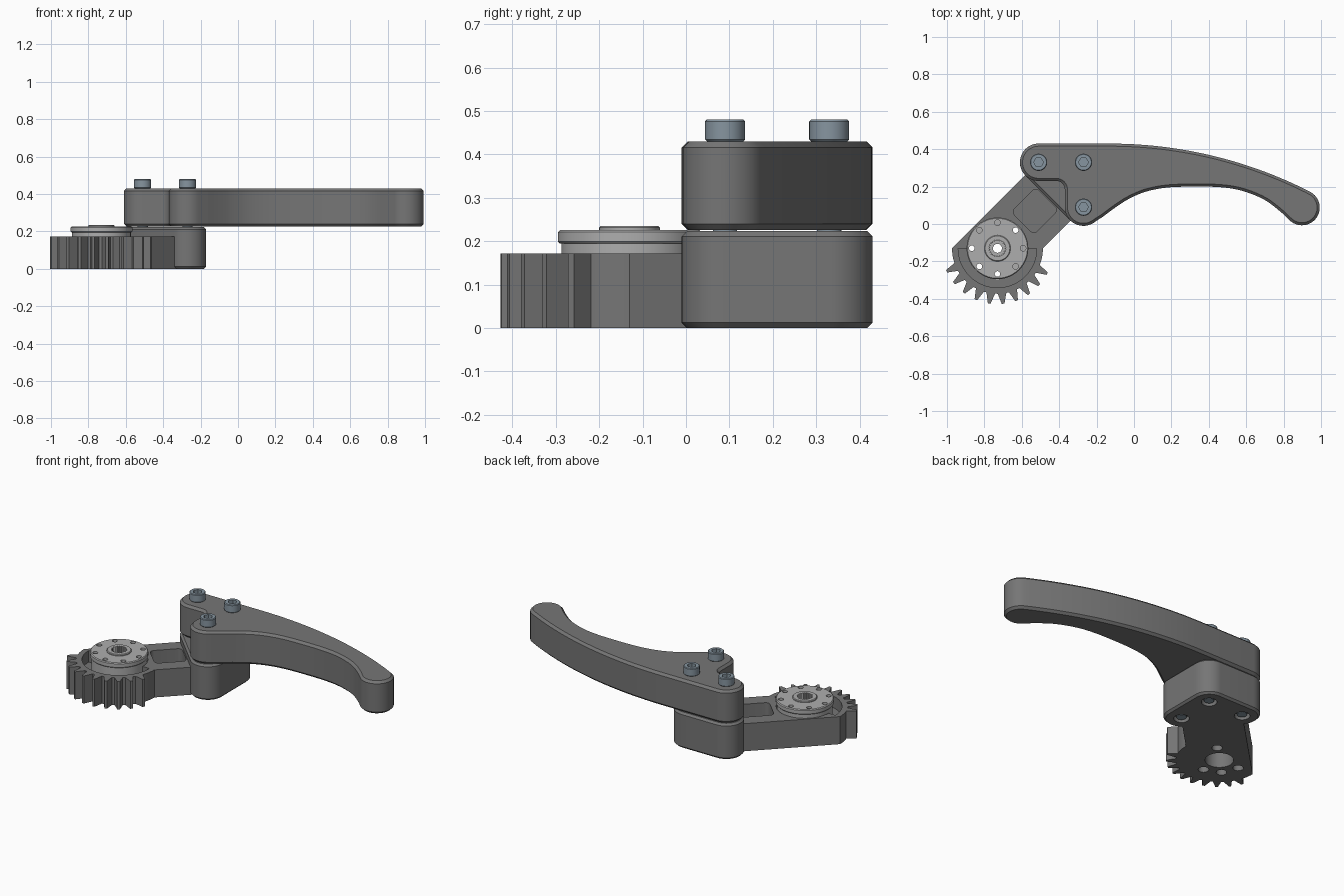
import bpy, bmesh
from math import sin, cos, radians, sqrt
from mathutils import Vector

if "Cube" in bpy.data.objects:
    bpy.data.objects.remove(bpy.data.objects["Cube"])

HX, HY = -0.73, -0.13                       # output disc centre
BOLTS = [(-0.51, 0.33), (-0.27, 0.33), (-0.27, 0.09)]


def material(name, rgb):
    m = bpy.data.materials.new(name)
    m.diffuse_color = (*rgb, 1)
    m.use_nodes = True
    m.node_tree.nodes["Principled BSDF"].inputs["Base Color"].default_value = m.diffuse_color
    return m


DARK = material("dark_grey", (0.18, 0.18, 0.18))
LIGHT = material("light_grey", (0.42, 0.42, 0.42))
STEEL = material("blue_steel", (0.24, 0.30, 0.35))


def arc(c, r, a0, a1, n=16):
    return [(c[0] + r * cos(radians(a0 + (a1 - a0) * i / n)),
             c[1] + r * sin(radians(a0 + (a1 - a0) * i / n))) for i in range(n + 1)]


def circle(c, r, n=40):
    return arc(c, r, 0, 360, n)[:-1]


def polar(r, a, c=(HX, HY)):
    return (c[0] + r * cos(radians(a)), c[1] + r * sin(radians(a)))


def local(u, v):
    """Point along (u) and across (v) the 45 degree arm."""
    return (HX + (u - v) / sqrt(2), HY + (u + v) / sqrt(2))


def spline(pts, n=5):
    """Catmull-Rom curve through the points."""
    p = [Vector(q) for q in [pts[0]] + pts + [pts[-1]]]
    out = []
    for i in range(1, len(p) - 2):
        a, b, c, d = p[i - 1:i + 3]
        for k in range(n):
            t = k / n
            out.append(tuple(0.5 * (2 * b + (c - a) * t + (2 * a - 5 * b + 4 * c - d) * t * t
                                    + (3 * b - a - 3 * c + d) * t ** 3)))
    return out + [pts[-1]]


def prism(name, pts, z0, z1, mat=DARK, chamfer=0):
    bm = bmesh.new()
    face = bm.faces.new([bm.verts.new((x, y, z0)) for x, y in pts])
    ext = bmesh.ops.extrude_face_region(bm, geom=[face], use_keep_orig=True)
    bmesh.ops.translate(bm, vec=(0, 0, z1 - z0),
                        verts=[g for g in ext["geom"] if isinstance(g, bmesh.types.BMVert)])
    bmesh.ops.recalc_face_normals(bm, faces=bm.faces[:])
    if chamfer:
        rim = [e for e in bm.edges if abs(e.verts[0].co.z - e.verts[1].co.z) < 1e-6]
        bmesh.ops.bevel(bm, geom=rim, offset=chamfer, segments=1, profile=0.5, affect='EDGES')
    mesh = bpy.data.meshes.new(name)
    bm.to_mesh(mesh)
    bm.free()
    ob = bpy.data.objects.new(name, mesh)
    mesh.materials.append(mat)
    bpy.context.collection.objects.link(ob)
    return ob


def combine(ob, other, op='DIFFERENCE'):
    mod = ob.modifiers.new("bool", 'BOOLEAN')
    mod.operation, mod.object, mod.solver = op, other, 'EXACT'
    bpy.context.view_layer.objects.active = ob
    bpy.ops.object.modifier_apply(modifier=mod.name)
    bpy.data.objects.remove(other)


def cut(ob, pts, z0, z1):
    combine(ob, prism("cutter", pts, z0, z1))


# Toothed arm: straight arm ending in a half-round gear sector
outline = [local(0.46, 0.172)] + arc((HX, HY), 0.243, 180, 197, 4)
step = 14.3
for i in range(10):
    a = 204.3 + i * step
    outline += [polar(0.243, a - 0.38 * step), polar(0.298, a - 0.1 * step),
                polar(0.298, a + 0.1 * step), polar(0.243, a + 0.38 * step)]
outline += arc((HX, HY), 0.243, 341, 360, 4) + [local(0.46, -0.172)]
base = prism("toothed_arm", outline, 0, 0.172)

# Rounded triangular mounting pad
pad = (arc(BOLTS[2], 0.1, -135, 0) + arc(BOLTS[1], 0.1, 0, 90) + arc(BOLTS[0], 0.1, 90, 225))
combine(base, prism("pad", pad, 0, 0.223, DARK, 0.012), 'UNION')

# Arm trough, disc pocket and underside holes
trough = []
for u, v, a in ((0.35, 0.06, 45), (0.215, 0.06, 135), (0.215, -0.06, 225), (0.35, -0.06, 315)):
    trough += arc(local(u, v), 0.025, a, a + 90, 5)
cut(base, trough, 0.05, 0.3)
cut(base, arc((HX, HY), 0.21, 180, 360, 32), 0.1, 0.3)
cut(base, circle((HX, HY), 0.163), 0.1, 0.3)
cut(base, circle((HX, HY), 0.08), -0.1, 0.15)
for a in (45, 180, 225, 270):
    cut(base, circle(polar(0.137, a), 0.03, 20), -0.1, 0.15)
for b in BOLTS:
    cut(base, circle(b, 0.044, 24), -0.1, 0.03)

# Curved hand lever
R = 2.358
tip = (0.898, 0.088)
lever = arc((-0.13, 0.43 - R), R, 90, 63.5, 28)
lever += arc(tip, 0.095, 60, -132, 24)
lever += spline([(0.79, 0.06), (0.70, 0.128), (0.58, 0.177), (0.46, 0.197), (0.30, 0.2),
                 (0.17, 0.194), (0.06, 0.172), (-0.03, 0.133), (-0.10, 0.088), (-0.165, 0.04)])
lever += arc(BOLTS[2], 0.1, -50, -180)
lever += arc((-0.415, 0.185), 0.045, 0, 90, 8)
lever += arc(BOLTS[0], 0.1, -90, -270, 24)
handle = prism("curved_lever", lever, 0.226, 0.43, DARK, 0.014)

# Output disc: hub, flange and raised splined collar
disc = prism("output_disc", circle((HX, HY), 0.165, 64), 0.194, 0.226, LIGHT, 0.005)
combine(disc, prism("hub", circle((HX, HY), 0.157, 64), 0.099, 0.2, LIGHT), 'UNION')
combine(disc, prism("collar", circle((HX, HY), 0.07, 48), 0.21, 0.235, LIGHT, 0.004), 'UNION')
cut(disc, [polar(0.047 if i % 2 else 0.038, i * 360 / 50) for i in range(50)], 0.16, 0.3)
cut(disc, circle((HX, HY), 0.024, 24), 0, 0.3)
for a in range(0, 360, 45):
    through = a in (45, 180, 225, 270)
    cut(disc, circle(polar(0.137, a), 0.015, 16), 0 if through else 0.2, 0.3)

# Socket-head bolts
bolts = []
for i, b in enumerate(BOLTS):
    bolt = prism(f"bolt_{i + 1}", circle(b, 0.046), 0.43, 0.48, STEEL, 0.004)
    combine(bolt, prism("shank", circle(b, 0.028, 24), 0.008, 0.44, STEEL), 'UNION')
    cut(bolt, circle(b, 0.026, 6), 0.45, 0.6)
    bolts.append(bolt)

# Smooth curved walls, keep hard edges
for ob in [base, handle, disc] + bolts:
    bpy.ops.object.select_all(action='DESELECT')
    ob.select_set(True)
    bpy.context.view_layer.objects.active = ob
    bpy.ops.object.shade_smooth_by_angle(angle=radians(25))
